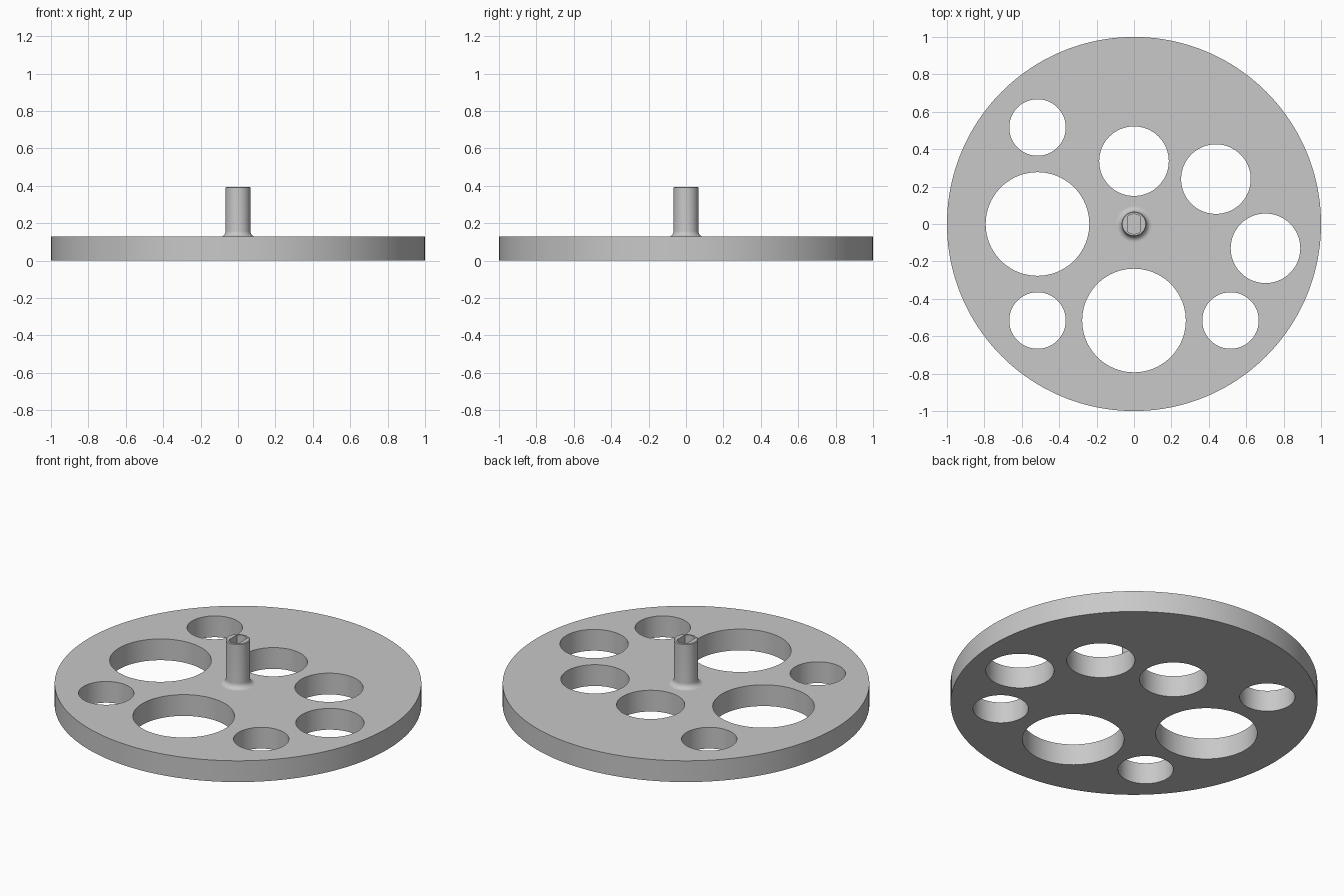
import bpy
import bmesh
from math import pi, cos, sin, asin

cube = bpy.data.objects.get("Cube")
if cube:
    bpy.data.objects.remove(cube, do_unlink=True)

DISC_TOP = 0.128
HUB_TOP = 0.395
HUB_R = 0.066
FILLET = 0.03

grey = bpy.data.materials.new("plain_grey")
grey.use_nodes = True
colour = (0.58, 0.58, 0.58, 1)
grey.diffuse_color = colour
grey.node_tree.nodes["Principled BSDF"].inputs["Base Color"].default_value = colour


def circle(r, n, x=0, y=0):
    return [(x + r * cos(2 * pi * i / n), y + r * sin(2 * pi * i / n)) for i in range(n)]


def add_loft(bm, rings):
    """Capped skin through (outline, height) rings of equal point count."""
    loops = [[bm.verts.new((x, y, z)) for x, y in outline] for outline, z in rings]
    n = len(loops[0])
    for low, high in zip(loops, loops[1:]):
        for i in range(n):
            j = (i + 1) % n
            bm.faces.new((low[i], low[j], high[j], high[i]))
    bm.faces.new(loops[0][::-1])
    bm.faces.new(loops[-1])


def make_object(name, bm):
    mesh = bpy.data.meshes.new(name)
    bm.to_mesh(mesh)
    bm.free()
    mesh.materials.append(grey)
    obj = bpy.data.objects.new(name, mesh)
    bpy.context.collection.objects.link(obj)
    return obj


def activate(obj):
    bpy.ops.object.select_all(action='DESELECT')
    obj.select_set(True)
    bpy.context.view_layer.objects.active = obj


def cut_and_smooth(obj, cutter):
    activate(obj)
    mod = obj.modifiers.new("cut", 'BOOLEAN')
    mod.operation = 'DIFFERENCE'
    mod.solver = 'EXACT'
    mod.object = cutter
    bpy.ops.object.modifier_apply(modifier=mod.name)
    bpy.data.objects.remove(cutter, do_unlink=True)
    bpy.ops.object.shade_smooth_by_angle(angle=pi / 6)


# Disc
bm = bmesh.new()
add_loft(bm, [(circle(1, 160), 0), (circle(1, 160), DISC_TOP)])
disc = make_object("disc", bm)

# Round windows through the disc: two large, three medium, three small
LARGE, MEDIUM, SMALL = 0.277, 0.186, 0.151
P = 0.516
windows = [(-P, 0, LARGE), (0, -P, LARGE),
           (0, 0.336, MEDIUM), (0.438, 0.24, MEDIUM), (0.703, -0.13, MEDIUM),
           (-P, P, SMALL), (-P, -P, SMALL), (P, -P, SMALL)]
bm = bmesh.new()
for x, y, r in windows:
    ring = circle(r, 80, x, y)
    add_loft(bm, [(ring, -0.1), (ring, DISC_TOP + 0.1)])
cutter = make_object("window_cutter", bm)
cutter.hide_render = True
cut_and_smooth(disc, cutter)

# Hub: seated in the disc, flared by a fillet at the foot, small chamfer on top
profile = [(HUB_R + FILLET, DISC_TOP - 0.04)]
for k in range(9):
    a = k / 8 * pi / 2
    profile.append((HUB_R + FILLET * (1 - sin(a)), DISC_TOP + FILLET * (1 - cos(a))))
profile += [(HUB_R, HUB_TOP - 0.004), (HUB_R - 0.004, HUB_TOP)]
bm = bmesh.new()
add_loft(bm, [(circle(r, 64), z) for r, z in profile])
hub = make_object("hub", bm)

# Blind shaft socket with two flats
BORE_R, FLAT = 0.053, 0.035
half = asin(FLAT / BORE_R)
outline = []
for centre in (pi / 2, -pi / 2):
    for k in range(13):
        a = centre + half * (k / 6 - 1)
        outline.append((BORE_R * cos(a), BORE_R * sin(a)))
bm = bmesh.new()
add_loft(bm, [(outline, DISC_TOP + 0.002), (outline, HUB_TOP + 0.1)])
cutter = make_object("socket_cutter", bm)
cutter.hide_render = True
cut_and_smooth(hub, cutter)
